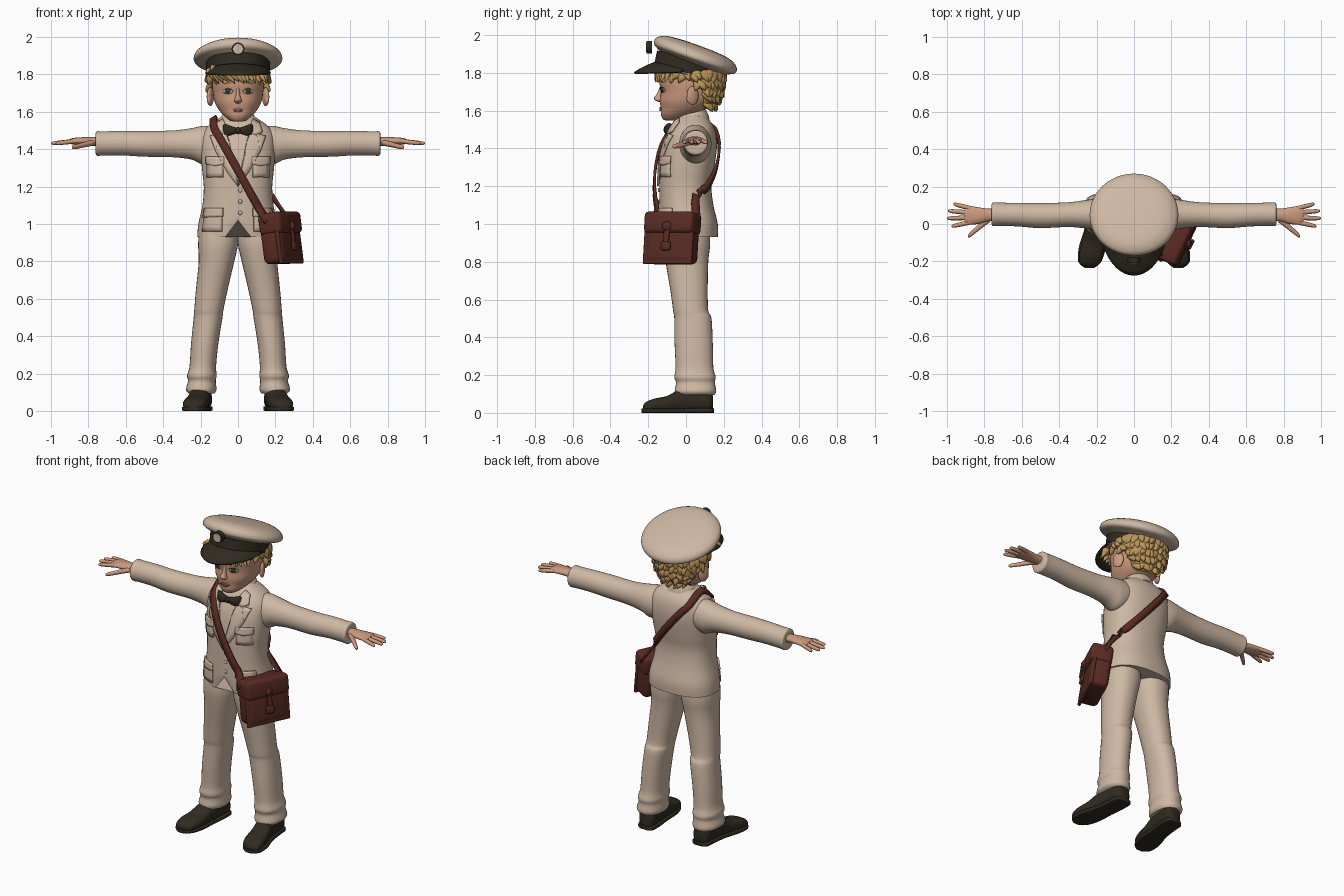
import bpy, bmesh, math, random
from math import sin, cos, pi, radians
from mathutils import Vector, Matrix
from mathutils.bvhtree import BVHTree

random.seed(4)
if "Cube" in bpy.data.objects:
    bpy.data.objects.remove(bpy.data.objects["Cube"])

def material(name, *rgb):
    m = bpy.data.materials.new(name)
    m.use_nodes = True
    m.diffuse_color = (*rgb, 1)
    m.node_tree.nodes["Principled BSDF"].inputs["Base Color"].default_value = (*rgb, 1)
    return m

cream = material("cream cloth", .62, .48, .37)
skin = material("skin", .6, .32, .21)
blond = material("blond hair", .5, .3, .1)
black = material("dark leather", .03, .024, .015)
brown = material("brown leather", .1, .024, .016)
white = material("eye white", .5, .46, .42)
iris = material("dark iris", .06, .05, .045)
lip = material("lip", .5, .22, .16)

parts, trees = [], {}

def finish(name, bm, mat, mirror=False, thick=0):
    bmesh.ops.recalc_face_normals(bm, faces=bm.faces)
    trees[name] = BVHTree.FromBMesh(bm)
    mesh = bpy.data.meshes.new(name)
    bm.to_mesh(mesh)
    bm.free()
    mesh.materials.append(mat)
    ob = bpy.data.objects.new(name, mesh)
    bpy.context.collection.objects.link(ob)
    if thick:
        s = ob.modifiers.new("thickness", 'SOLIDIFY')
        s.thickness, s.offset = thick, 0
    if mirror:
        ob.modifiers.new("mirror", 'MIRROR')
    parts.append(ob)
    return ob

def spline(rows, steps):
    """Smooth interpolation through rows of numbers."""
    rows = [Vector(r) for r in rows]
    out = []
    for i in range(len(rows) - 1):
        a, b, c, d = rows[max(i - 1, 0)], rows[i], rows[i + 1], rows[min(i + 2, len(rows) - 1)]
        for k in range(steps):
            t = k / steps
            out.append(b + (c - a) * (t / 2) + (a * 2 - b * 5 + c * 4 - d) * (t * t / 2)
                       + (b * 3 - a - c * 3 + d) * (t ** 3 / 2))
    return out + [rows[-1]]

def loft(name, mat, axis, rows, power=2, seg=32, steps=4, mirror=False, shape=None):
    """Rows: station, centre and radius across, low and high edge."""
    bm = bmesh.new()
    rings = []
    for t, c, r, lo, hi in spline(rows, steps):
        ring = []
        for k in range(seg):
            u, v = cos(2 * pi * k / seg), sin(2 * pi * k / seg)
            a = c + r * math.copysign(abs(u) ** (2 / power), u)
            b = (lo + hi) / 2 + (hi - lo) / 2 * math.copysign(abs(v) ** (2 / power), v)
            p = Vector({'x': (t, a, b), 'y': (a, t, b), 'z': (a, b, t)}[axis])
            ring.append(bm.verts.new(shape(p) if shape else p))
        rings.append(ring)
    for p, q in zip(rings, rings[1:]):
        for k in range(seg):
            bm.faces.new((p[k], p[k - 1], q[k - 1], q[k]))
    bm.faces.new(rings[0])
    bm.faces.new(rings[-1])
    return finish(name, bm, mat, mirror)

def ball(name, mat, pos, size, mirror=False, turn=0):
    bm = bmesh.new()
    m = Matrix.Translation(pos) @ Matrix.Rotation(turn, 4, 'Z') @ Matrix.Diagonal((*size, 1))
    bmesh.ops.create_uvsphere(bm, u_segments=20, v_segments=12, radius=1, matrix=m)
    return finish(name, bm, mat, mirror)

def box(name, mat, pos, size, frame, bevel):
    bm = bmesh.new()
    bmesh.ops.create_cube(bm, size=1, matrix=Matrix.Translation(pos) @ Matrix.Diagonal((*size, 1)))
    bmesh.ops.bevel(bm, geom=bm.edges[:], offset=bevel, segments=3, profile=.5, affect='EDGES')
    bm.transform(frame)
    return finish(name, bm, mat)

def on_surface(base, x, z, gap, side=-1):
    """Point on the front (-1) or back (1) of a part."""
    hit = trees[base].ray_cast(Vector((x, side, z)), Vector((0, -side, 0)))[0]
    if hit is None:
        hit = trees[base].find_nearest(Vector((x, side * .1, z)))[0]
    return hit + Vector((0, side * gap, 0))

def drape(name, mat, base, outline, gap=.004, thick=.008, cuts=3, mirror=True):
    bm = bmesh.new()
    bm.faces.new([bm.verts.new((x, 0, z)) for x, z in outline])
    bmesh.ops.triangulate(bm, faces=bm.faces[:])
    bmesh.ops.subdivide_edges(bm, edges=bm.edges[:], cuts=cuts, use_grid_fill=True)
    for v in bm.verts:
        v.co = on_surface(base, v.co.x, v.co.z, gap)
    return finish(name, bm, mat, mirror, thick)

def oval(x, z, rx, rz):
    return [(x + rx * cos(k * pi / 8), z + rz * sin(k * pi / 8)) for k in range(16)]

# Jacket body, with the front edges parting at the hem
def hem(p):
    if p.y < 0 and p.z < 1.04:
        p.z += max(0, .09 - abs(p.x) * 1.3) * (1.04 - p.z) / .11
    return p

loft("jacket", cream, 'z', [
    (.93, 0, .218, -.135, .168), (1, 0, .212, -.14, .168), (1.1, 0, .19, -.14, .145),
    (1.2, 0, .183, -.14, .135), (1.3, 0, .193, -.137, .15), (1.4, 0, .2, -.122, .163),
    (1.47, 0, .195, -.098, .16), (1.52, 0, .165, -.07, .145), (1.56, 0, .11, -.045, .115),
    (1.58, 0, .08, -.03, .1)], power=2.35, seg=48, shape=hem)
loft("sleeve", cream, 'x', [
    (.08, .05, .075, 1.36, 1.52), (.18, .05, .085, 1.32, 1.525), (.25, .052, .077, 1.345, 1.512),
    (.35, .05, .066, 1.357, 1.5), (.5, .045, .067, 1.36, 1.497), (.62, .05, .063, 1.367, 1.498),
    (.72, .052, .062, 1.366, 1.495), (.755, .052, .063, 1.365, 1.495), (.762, .052, .045, 1.385, 1.478)],
     mirror=True)

# Jacket details
drape("lapel", cream, "jacket", [(0, 1.2), (.035, 1.36), (.06, 1.48), (.085, 1.53), (.1, 1.48),
                                 (.148, 1.47), (.12, 1.39), (.06, 1.28)], .008, .012)
drape("collar_tip", cream, "jacket", [(.05, 1.5), (.08, 1.56), (.115, 1.54), (.13, 1.49), (.09, 1.475)], .012, .012)
drape("hip_pocket", cream, "jacket", [(.085, .96), (.085, 1.06), (.18, 1.06), (.19, .96)], .005)
drape("hip_pocket_flap", cream, "jacket", [(.08, 1.04), (.08, 1.085), (.178, 1.085), (.187, 1.035)], .011, .01)
drape("chest_pocket", cream, "jacket", [(.08, 1.25), (.08, 1.35), (.165, 1.35), (.165, 1.25)], .004)
drape("chest_pocket_flap", cream, "jacket", [(.075, 1.32), (.075, 1.36), (.17, 1.36), (.17, 1.32), (.122, 1.31)], .01)
for i, z in enumerate((1.18, 1.12, 1.06)):
    ball(f"jacket_button_{i}", cream, on_surface("jacket", .012, z, .003), (.011, .006, .011))
collar_slope = lambda p: p + Vector((0, 0, .25 * (p.y - .03)))
loft("jacket_collar", cream, 'z', [(1.53, 0, .1, -.055, .125), (1.565, 0, .092, -.045, .115),
     (1.588, 0, .08, -.035, .1), (1.575, 0, .066, -.025, .085)], shape=collar_slope)
loft("shirt_collar", cream, 'z', [(1.53, 0, .07, -.055, .085), (1.585, 0, .064, -.05, .08),
     (1.58, 0, .05, -.03, .07)], shape=collar_slope)

# Bow tie
loft("bow_tie_wing", black, 'x', [(0, -.095, .012, 1.488, 1.512), (.03, -.1, .018, 1.478, 1.522),
     (.065, -.09, .018, 1.468, 1.534), (.08, -.083, .012, 1.472, 1.53)], power=2.5, seg=20, mirror=True)
ball("bow_tie_knot", black, (0, -.103, 1.5), (.016, .016, .019))

# Trousers with bunched ankles
loft("trouser_leg", cream, 'z', [
    (.095, .195, .07, -.05, .15), (.115, .197, .082, -.06, .16), (.16, .193, .074, -.053, .153),
    (.19, .193, .079, -.062, .157), (.24, .188, .071, -.055, .145), (.36, .178, .073, -.06, .142),
    (.5, .16, .077, -.062, .135), (.54, .156, .078, -.068, .118), (.65, .14, .085, -.083, .115),
    (.8, .115, .095, -.108, .118), (.9, .106, .107, -.12, .128), (1.02, .1, .1, -.11, .12)],
     power=2.2, mirror=True)

# Shoes: upper, sole and heel, toes turned out
loft("shoe", black, 'y', [
    (-.228, .238, .02, .01, .035), (-.215, .237, .05, .004, .055), (-.17, .23, .064, .002, .075),
    (-.1, .218, .062, .002, .09), (-.03, .206, .056, .002, .125), (.05, .197, .054, .002, .135),
    (.12, .192, .052, .002, .12), (.143, .19, .03, .012, .09)], power=2.5, seg=28, mirror=True)
loft("shoe_sole", black, 'y', [
    (-.235, .238, .025, 0, .022), (-.2, .236, .062, 0, .024), (-.12, .222, .072, 0, .024),
    (-.03, .206, .06, 0, .024), (.06, .195, .058, 0, .026), (.13, .192, .054, 0, .026),
    (.147, .19, .03, 0, .024)], power=6, seg=24, mirror=True)

# Hands
loft("palm", skin, 'x', [
    (.73, .05, .035, 1.415, 1.465), (.78, .048, .034, 1.418, 1.464), (.83, .045, .044, 1.422, 1.464),
    (.88, .046, .05, 1.425, 1.46), (.905, .046, .04, 1.43, 1.452)], seg=20, mirror=True)
for finger, y0, y1, tip in (("little", .083, .107, .965), ("ring", .06, .07, .995),
                            ("middle", .034, .03, 1), ("index", .01, -.012, .975)):
    rows = []
    for t, r in ((0, .012), (.4, .0125), (.8, .011), (.95, .008), (1, .002)):
        z = 1.443 - .012 * t
        rows.append((.87 + (tip - .87) * t, y0 + (y1 - y0) * t, r, z - r, z + r))
    loft(finger + "_finger", skin, 'x', rows, seg=10, steps=2, mirror=True)
loft("thumb", skin, 'x', [(.77, .03, .02, 1.42, 1.45), (.81, 0, .019, 1.412, 1.442),
     (.85, -.035, .016, 1.404, 1.43), (.88, -.06, .012, 1.4, 1.422), (.888, -.067, .003, 1.408, 1.414)],
     seg=12, steps=3, mirror=True)

# Head
loft("neck", skin, 'z', [(1.5, 0, .055, -.03, .08), (1.64, 0, .055, -.03, .085)], steps=2)
loft("head", skin, 'z', [
    (1.548, 0, .025, -.105, -.04), (1.555, 0, .045, -.122, -.005), (1.58, 0, .076, -.133, .05),
    (1.61, 0, .102, -.133, .11), (1.65, 0, .124, -.138, .15), (1.7, 0, .134, -.134, .17),
    (1.76, 0, .138, -.14, .175), (1.84, 0, .125, -.12, .16), (1.9, 0, .06, -.06, .08)],
     power=2.15, seg=40)
loft("nose", skin, 'z', [(1.645, 0, .008, -.145, -.12), (1.655, 0, .021, -.163, -.12),
     (1.668, 0, .018, -.17, -.12), (1.69, 0, .011, -.154, -.12), (1.73, 0, .008, -.138, -.12)], seg=16)
ball("ear", skin, (.148, .035, 1.68), (.014, .034, .05), True, .45)
ball("ear_inner", skin, (.153, .02, 1.665), (.012, .018, .026), True, .45)
drape("eye", white, "head", oval(.055, 1.71, .028, .015), .002, .002, 1)
drape("iris", iris, "head", oval(.055, 1.711, .014, .014), .004, .002, 1)
drape("upper_lash", iris, "head", [(.025, 1.712), (.04, 1.724), (.062, 1.727), (.084, 1.716), (.062, 1.722), (.04, 1.719)], .004, .002, 1)
drape("eyebrow", blond, "head", [(.025, 1.75), (.055, 1.758), (.092, 1.748), (.055, 1.751)], .004, .004, 1)
drape("upper_lip", lip, "head", [(0, 1.609), (0, 1.617), (.01, 1.619), (.034, 1.609)], .004, .006, 1)
drape("lower_lip", lip, "head", [(0, 1.608), (.03, 1.608), (.015, 1.6), (0, 1.598)], .005, .007, 1)

# Hair: base shape and overlapping locks
loft("hair_base", blond, 'z', [
    (1.61, 0, .06, .06, .125), (1.635, 0, .095, .045, .16), (1.7, 0, .135, .05, .19),
    (1.76, 0, .152, -.05, .2), (1.8, 0, .158, -.13, .195), (1.86, 0, .14, -.12, .17)])
hair = bmesh.new()

def lock(pos, facing, lean, roll, size):
    made = bmesh.ops.create_icosphere(hair, subdivisions=2, radius=1)["verts"]
    m = (Matrix.Translation(pos) @ Matrix.Rotation(facing, 4, 'Z') @ Matrix.Rotation(lean, 4, 'X')
         @ Matrix.Rotation(roll, 4, 'Y') @ Matrix.Diagonal((*size, 1)))
    for v in made:
        v.co.x *= 1 + .75 * v.co.z
        v.co = m @ v.co

for z, reach, scale, count in ((1.785, 140, 1.03, 25), (1.745, 82, 1, 17), (1.705, 66, .94, 13),
                               (1.67, 56, .85, 10), (1.635, 48, .7, 7)):
    for k in range(count):
        a = radians(-reach + 2 * reach * k / (count - 1) + random.uniform(-4, 4))
        spot = (.153 * scale * sin(a), .045 + .15 * scale * cos(a), z + random.uniform(-.008, .008))
        lock(spot, -a, random.uniform(.15, .45), random.uniform(-.6, .6), (.026, .017, .04))
for k in range(15):
    x = -.14 + .02 * k
    y = -.155 + 3 * x * x
    lock((x, y, 1.79 + random.uniform(-.006, .01)), pi - x * 4, .1,
         .5 + random.uniform(-.25, .25), (.018, .012, .045 + .012 * (k % 3 == 1)))
finish("hair_locks", hair, blond)

# Cap: tilted band, crown, visor and round badge
def tilted(angle, y, z):
    m = Matrix.Translation((0, y, z)) @ Matrix.Rotation(radians(-angle), 4, 'X')
    return lambda p: m @ p

loft("cap_band", black, 'z', [(-.03, 0, .168, -.183, .183), (.05, 0, .172, -.187, .187)],
     seg=48, shape=tilted(15, .015, 1.822))
loft("cap_piping", cream, 'z', [(-.034, 0, .165, -.18, .18), (-.03, 0, .172, -.187, .187),
     (-.024, 0, .168, -.183, .183)], seg=48, shape=tilted(15, .015, 1.822))
loft("cap_crown", cream, 'z', [
    (.01, 0, .168, -.182, .182), (.02, 0, .2, -.2, .2), (.032, 0, .23, -.222, .226),
    (.05, 0, .237, -.23, .235), (.075, 0, .222, -.222, .223), (.098, 0, .17, -.18, .18),
    (.108, 0, .09, -.1, .1), (.11, 0, .005, -.005, .005)], seg=48, shape=tilted(20, .03, 1.842))
visor = bmesh.new()
grid = []
for i in range(25):
    a = radians(-84 + 7 * i)
    row = []
    for j in range(6):
        out = j / 5 * .115 * cos(a) ** .7
        z = 1.81 + .045 * cos(a) - .35 * out - 1.2 * out * out
        row.append(visor.verts.new(((.165 + out * .3) * sin(a), -(.163 + out) * cos(a) + .005, z)))
    grid.append(row)
for p, q in zip(grid, grid[1:]):
    for j in range(5):
        visor.faces.new((p[j], p[j + 1], q[j + 1], q[j]))
finish("cap_visor", visor, black, thick=.012)
badge = loft("cap_badge", cream, 'y', [(-.212, 0, .026, 1.91, 1.962), (-.18, 0, .026, 1.91, 1.962)], seg=24, steps=1)
loft("cap_badge_rim", black, 'y', [(-.208, 0, .034, 1.902, 1.97), (-.18, 0, .034, 1.902, 1.97)], seg=24, steps=1)

# Satchel: body, flap, closing strap and buckle
frame = (Matrix.Translation((.228, -.072, .923)) @ Matrix.Rotation(radians(-25), 4, 'Z')
         @ Matrix.Rotation(radians(-8), 4, 'Y'))
box("satchel", brown, (0, 0, -.005), (.12, .27, .26), frame, .03)
box("satchel_rim", brown, (.045, 0, -.01), (.02, .285, .265), frame, .009)
box("satchel_flap", brown, (.008, 0, .08), (.132, .285, .115), frame, .022)
box("satchel_clasp_strap", brown, (.076, 0, -.005), (.012, .032, .14), frame, .005)
box("satchel_buckle", brown, (.078, 0, -.05), (.018, .055, .045), frame, .008)
ball("satchel_stud", brown, frame @ Vector((.078, 0, .055)), (.014, .025, .025))

# Shoulder strap draped over the jacket
path = [frame @ Vector((0, -.135, .09))]
for k in range(10):
    t = k / 9
    path.append(on_surface("jacket", .115 - .24 * t, 1.08 + .43 * t, .014 + .022 * (1 - t)))
path.append(Vector((-.132, .04, 1.567)))
for k in range(10):
    t = k / 9
    path.append(on_surface("jacket", -.12 + .3 * t, 1.51 - .36 * t, .014, 1))
path.append(frame @ Vector((0, .135, .1)))
path = spline(path, 3)
strap = bmesh.new()
pairs = []
for i, p in enumerate(path):
    along = path[min(i + 1, len(path) - 1)] - path[max(i - 1, 0)]
    outward = p - trees["jacket"].find_nearest(p)[0]
    across = along.cross(outward).normalized() * .021
    pairs.append((strap.verts.new(p - across), strap.verts.new(p + across)))
for (a, b), (c, d) in zip(pairs, pairs[1:]):
    strap.faces.new((a, b, d, c))
finish("shoulder_strap", strap, brown, thick=.014)

# Smooth shading with crisp edges
bpy.ops.object.select_all(action='DESELECT')
for ob in parts:
    ob.select_set(True)
bpy.context.view_layer.objects.active = parts[0]
bpy.ops.object.shade_smooth_by_angle(angle=radians(50))
